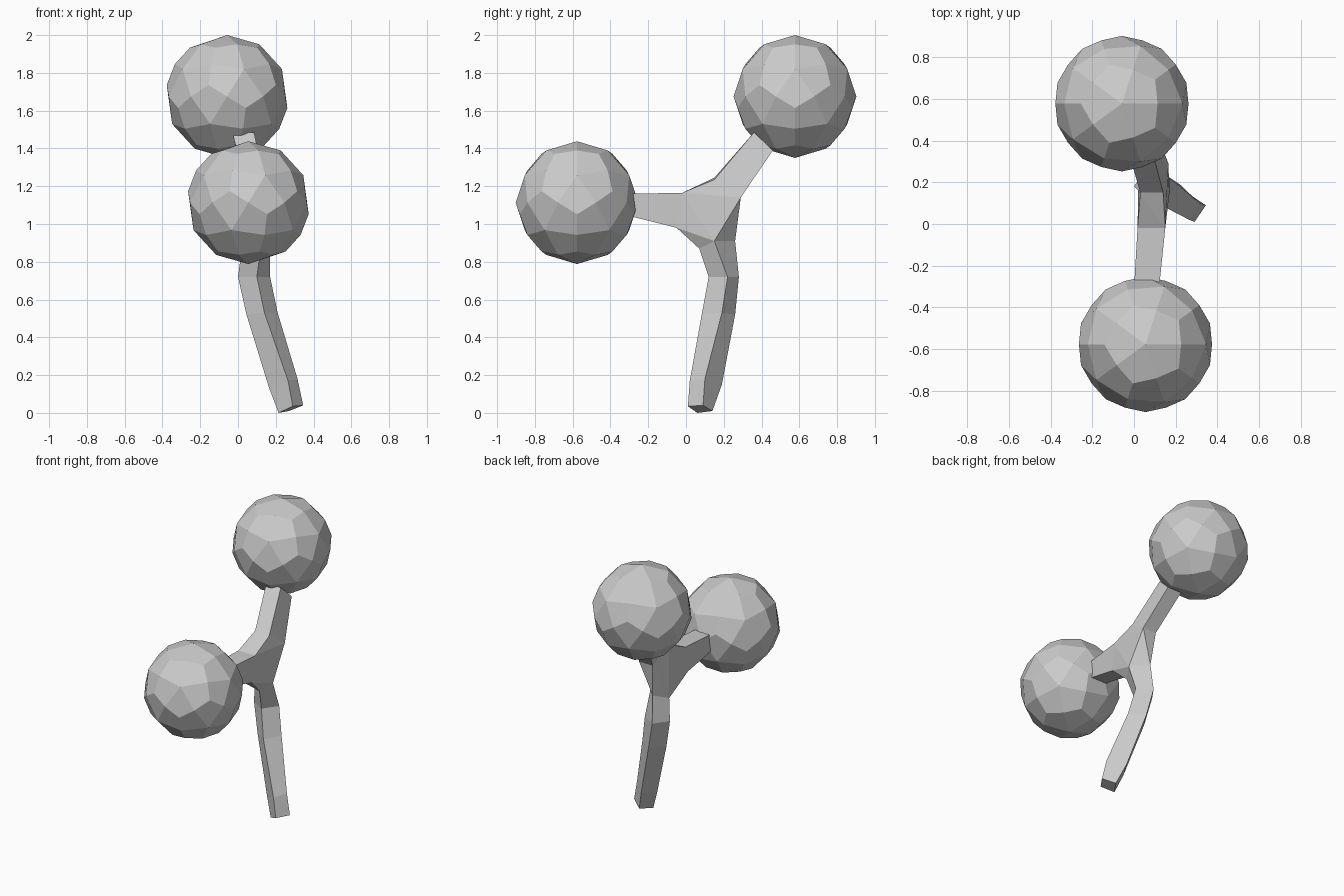
import bpy, bmesh
from mathutils import Vector

if "Cube" in bpy.data.objects:
    bpy.data.objects.remove(bpy.data.objects["Cube"])


def add_object(name, bm):
    bmesh.ops.recalc_face_normals(bm, faces=bm.faces)
    mesh = bpy.data.meshes.new(name)
    bm.to_mesh(mesh)
    bm.free()
    obj = bpy.data.objects.new(name, mesh)
    bpy.context.collection.objects.link(obj)
    return obj


def ball(name, centre, radius):
    # Icosahedron with each triangle split into three kites, pushed to a sphere
    ico = bmesh.new()
    bmesh.ops.create_icosphere(ico, subdivisions=1, radius=1)
    bm = bmesh.new()

    def vert(p):
        return bm.verts.new(Vector(centre) + p.normalized() * radius)

    corner = {v: vert(v.co) for v in ico.verts}
    middle = {e: vert(e.verts[0].co + e.verts[1].co) for e in ico.edges}
    for f in ico.faces:
        c = vert(f.calc_center_median())
        for loop in f.loops:
            bm.faces.new((corner[loop.vert], middle[loop.edge], c,
                          middle[loop.link_loop_prev.edge]))
    ico.free()
    return add_object(name, bm)


# Two faceted balls
ball("upper_ball", (-0.058, 0.577, 1.675), 0.325)
ball("lower_ball", (0.055, -0.577, 1.113), 0.325)

# Limb cross-sections, each listed from the fork outwards
trunk = [
    [(.12, .07, .87), (.17, .15, .91), (.08, .26, .91), (.02, .16, .87)],
    [(.10, .12, .72), (.17, .22, .72), (.07, .28, .72), (0, .18, .72)],
    [(.14, .085, .53), (.21, .19, .53), (.115, .26, .52), (.045, .155, .52)],
    [(.265, .02, .17), (.315, .10, .18), (.22, .19, .15), (.165, .09, .13)],
    [(.29, .01, .035), (.345, .09, .04), (.27, .14, .01), (.215, .06, 0)],
]
lower_arm = [
    [(.02, -.05, .98), (.14, -.05, .98), (.15, -.02, 1.165), (.017, -.02, 1.165)],
    [(0, -.31, 1.045), (.12, -.31, 1.045), (.12, -.31, 1.16), (0, -.31, 1.16)],
]
upper_arm = [
    [(.03, .15, 1.245), (.14, .15, 1.235), (.165, .29, 1.14), (.06, .29, 1.14)],
    [(-.03, .36, 1.485), (.085, .36, 1.485), (.10, .46, 1.39), (-.01, .46, 1.39)],
]

# Forked stem: lofted limbs joined by a hull at the fork
bm = bmesh.new()
limbs = [[[bm.verts.new(p) for p in ring] for ring in limb]
         for limb in (trunk, lower_arm, upper_arm)]
inner = [limb[0] for limb in limbs]
bmesh.ops.convex_hull(bm, input=[v for ring in inner for v in ring])
hidden = [f for f in bm.faces if any(all(v in ring for v in f.verts) for ring in inner)]
bmesh.ops.delete(bm, geom=hidden, context='FACES_ONLY')
for limb in limbs:
    for a, b in zip(limb, limb[1:]):
        for i in range(4):
            j = (i + 1) % 4
            bm.faces.new((a[i], a[j], b[j], b[i]))
    bm.faces.new(limb[-1])
loose = [e for e in bm.edges if not e.link_faces]
bmesh.ops.delete(bm, geom=loose, context='EDGES')
add_object("forked_stem", bm)
